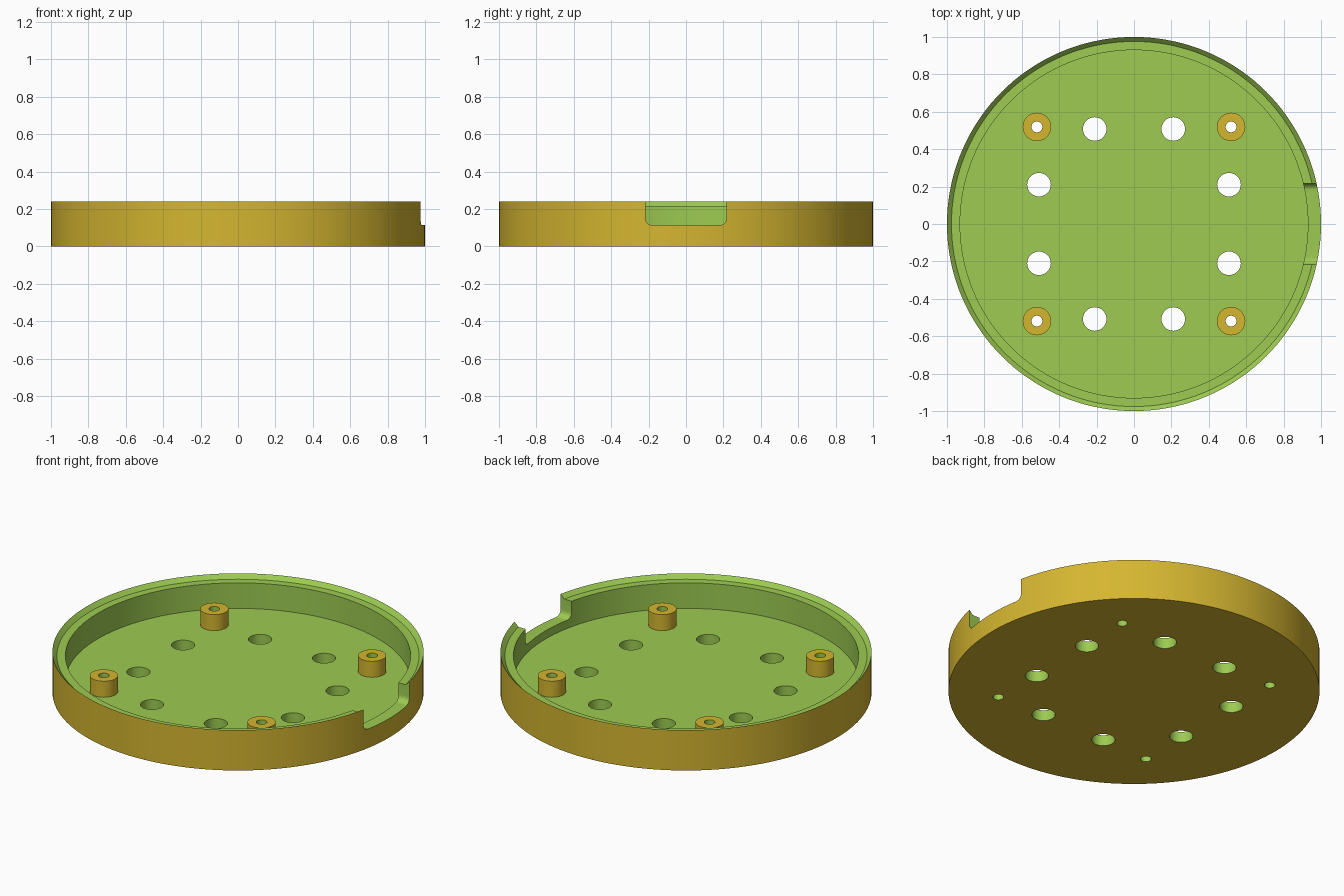
import bpy, bmesh, math

if "Cube" in bpy.data.objects:
    bpy.data.objects.remove(bpy.data.objects["Cube"])

H, FLOOR, LEDGE = 0.24, 0.064, 0.216     # rim, floor and ledge heights
POST_TOP, POST_R, BORE_R = 0.159, 0.076, 0.029
POST, FAR, NEAR, HOLE_R = 0.519, 0.508, 0.21, 0.063


def material(name, color):
    m = bpy.data.materials.new(name)
    m.diffuse_color = (*color, 1)
    m.use_nodes = True
    m.node_tree.nodes["Principled BSDF"].inputs["Base Color"].default_value = m.diffuse_color
    return m


MATS = [material("gold", (0.665, 0.468, 0.030)),
        material("leaf_green", (0.337, 0.597, 0.083))]


def make_object(name, bm):
    bm.normal_update()
    mesh = bpy.data.meshes.new(name)
    bm.to_mesh(mesh)
    bm.free()
    for m in MATS:
        mesh.materials.append(m)
    ob = bpy.data.objects.new(name, mesh)
    bpy.context.collection.objects.link(ob)
    return ob


def lathe(name, profile, n, capped=False):
    """Spin (radius, z) points around z; capped closes the first and last rings."""
    bm = bmesh.new()
    rings = [[bm.verts.new((r * math.cos(2 * math.pi * i / n),
                            r * math.sin(2 * math.pi * i / n), z)) for i in range(n)]
             for r, z in profile]
    for a, b in zip(rings, rings[1:]):
        for i in range(n):
            j = (i + 1) % n
            bm.faces.new((a[i], a[j], b[j], b[i]))
    if capped:
        bm.faces.new(rings[0][::-1])
        bm.faces.new(rings[-1])
    return make_object(name, bm)


def smooth(ob):
    bpy.ops.object.select_all(action='DESELECT')
    ob.select_set(True)
    bpy.context.view_layer.objects.active = ob
    bpy.ops.object.shade_smooth_by_angle(angle=math.radians(25))


def cut(ob, cutter):
    mod = ob.modifiers.new("cut", 'BOOLEAN')
    mod.operation, mod.solver, mod.object = 'DIFFERENCE', 'EXACT', cutter
    bpy.context.view_layer.objects.active = ob
    bpy.ops.object.modifier_apply(modifier=mod.name)
    bpy.data.objects.remove(cutter)


# Round tray with a bevelled rim and a narrow inner ledge
tray = lathe("tray", [(1, 0), (1, H), (0.976, LEDGE), (0.93, LEDGE), (0.93, FLOOR)],
             144, capped=True)

# Side notch with rounded lower corners
half, low, rad = 0.216, 0.113, 0.035
outline = [(half, 0.4), (-half, 0.4)]
for cy, start in ((-half + rad, 180), (half - rad, 270)):
    for k in range(7):
        a = math.radians(start + 15 * k)
        outline.append((cy + rad * math.cos(a), low + rad + rad * math.sin(a)))
bm = bmesh.new()
base = bm.faces.new([bm.verts.new((0.8, y, z)) for y, z in outline])
ext = bmesh.ops.extrude_face_region(bm, geom=[base])
bmesh.ops.translate(bm, vec=(0.4, 0, 0),
                    verts=[v for v in ext["geom"] if isinstance(v, bmesh.types.BMVert)])
bmesh.ops.recalc_face_normals(bm, faces=bm.faces)
cut(tray, make_object("notch_cutter", bm))

# Floor holes: two per side, plus a bore under each post
corners = [(sx, sy) for sx in (-1, 1) for sy in (-1, 1)]
for sx, sy in corners:
    for x, y, r in ((FAR, NEAR, HOLE_R), (NEAR, FAR, HOLE_R), (POST, POST, BORE_R)):
        drill = lathe("drill", [(r, -0.1), (r, 0.12)], 32, capped=True)
        drill.location = (sx * x, sy * y, 0)
        bpy.context.view_layer.update()
        cut(tray, drill)

# Gold outer wall and underside, green everywhere else
for p in tray.data.polygons:
    c, n = p.center, p.normal
    radial = math.hypot(c.x, c.y)
    outer = radial > 0.985 and abs(n.z) < 0.1 and (n.x * c.x + n.y * c.y) > 0.98 * radial
    under = n.z < -0.9 and c.z < 0.01
    p.material_index = 0 if outer or under else 1
smooth(tray)

# Hollow mounting posts, green inside the bore
for i, (sx, sy) in enumerate(corners):
    post = lathe(f"mounting_post_{i + 1}",
                 [(POST_R, FLOOR), (POST_R, POST_TOP), (BORE_R, POST_TOP), (BORE_R, FLOOR)], 32)
    for p in post.data.polygons:
        p.material_index = int(p.normal.x * p.center.x + p.normal.y * p.center.y < -0.01)
    post.location = (sx * POST, sy * POST, 0)
    smooth(post)
